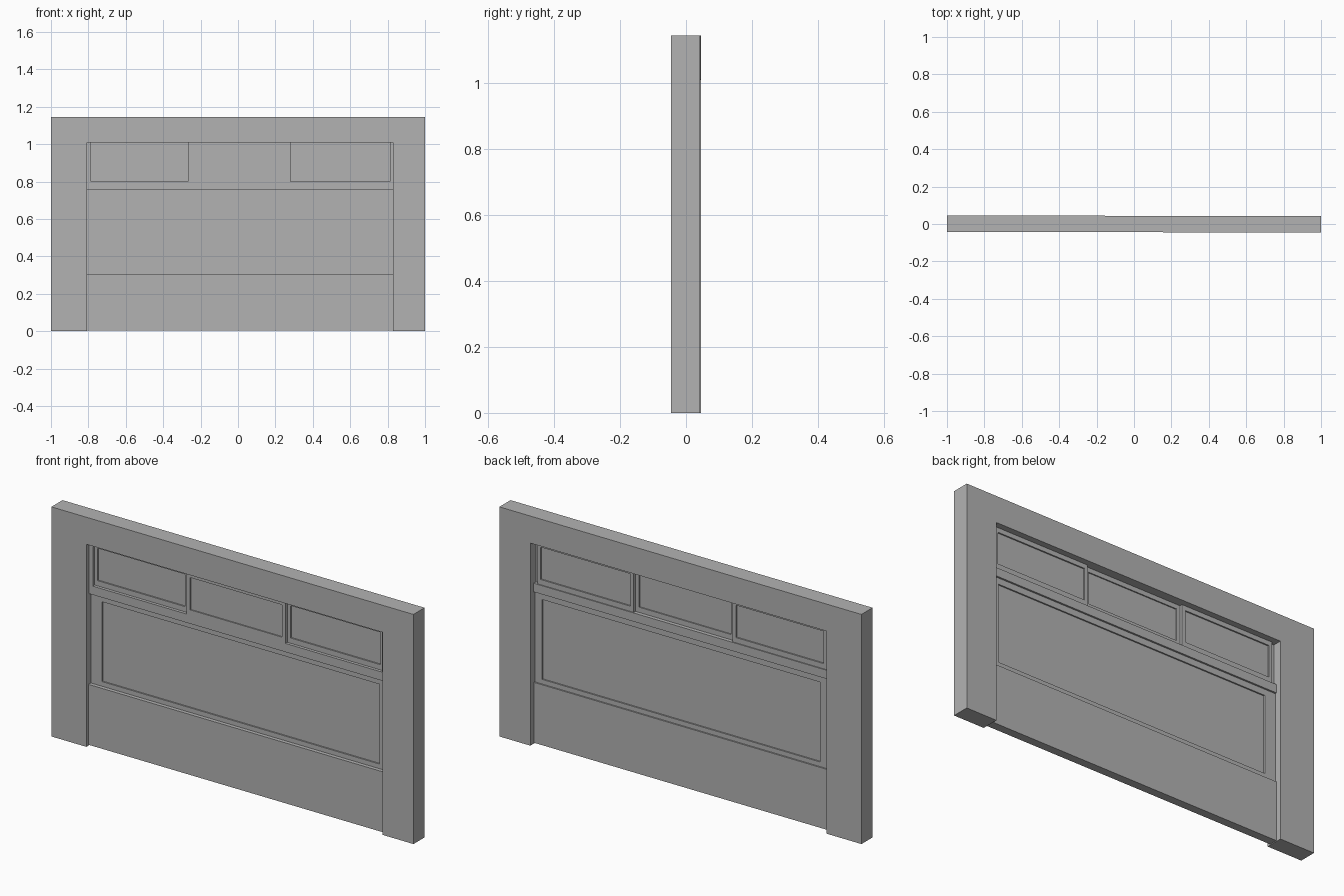
import bpy, bmesh
from mathutils import Matrix

cube = bpy.data.objects.get("Cube")
if cube:
    bpy.data.objects.remove(cube)

# Single flat grey
grey = bpy.data.materials.new("plain_grey")
grey.use_nodes = True
colour = (0.45, 0.45, 0.45, 1)
grey.diffuse_color = colour
grey.node_tree.nodes["Principled BSDF"].inputs["Base Color"].default_value = colour

FRONT, BACK = -0.0438, 0.0438      # frame faces
LEFT, RIGHT, TOP = -0.807, 0.829, 1.01   # opening in the frame
TILT = Matrix.Rotation(-0.002, 4, "Z")


def finish(name, bm):
    bmesh.ops.recalc_face_normals(bm, faces=bm.faces)
    bm.transform(TILT)
    mesh = bpy.data.meshes.new(name)
    bm.to_mesh(mesh)
    bm.free()
    mesh.materials.append(grey)
    obj = bpy.data.objects.new(name, mesh)
    bpy.context.collection.objects.link(obj)
    return obj


def stack(name, loops):
    """Bridge a series of matching outlines and cap both ends."""
    bm = bmesh.new()
    rings = [[bm.verts.new((x, y, z)) for x, z in pts] for pts, y in loops]
    for a, b in zip(rings, rings[1:]):
        for i in range(len(a)):
            j = (i + 1) % len(a)
            bm.faces.new((a[i], a[j], b[j], b[i]))
    bm.faces.new(rings[0])
    bm.faces.new(rings[-1])
    return finish(name, bm)


def rect(x0, x1, z0, z1):
    return [(x0, z0), (x1, z0), (x1, z1), (x0, z1)]


def board(name, outer, front, back, field=None, sink=0.007):
    """Board set back from the frame faces, with an optional sunken field on both sides."""
    y0, y1 = FRONT + front, BACK - back
    outer = rect(*outer)
    loops = [(outer, y0), (outer, y1)]
    if field:
        field = rect(*field)
        loops = [(field, y0 + sink), (field, y0)] + loops + [(field, y1), (field, y1 - sink)]
    return stack(name, loops)


# Outer frame: two legs and a top beam
arch = [(-1, 0), (LEFT, 0), (LEFT, TOP), (RIGHT, TOP),
        (RIGHT, 0), (1, 0), (1, 1.145), (-1, 1.145)]
stack("outer_frame", [(arch, FRONT), (arch, BACK)])

# Lower board, middle panel and rail
board("lower_board", (LEFT, RIGHT, 0.004, 0.305), 0.017, 0.028)
board("middle_panel", (LEFT, RIGHT, 0.305, 0.757), 0.036, 0.035,
      (-0.746, 0.788, 0.328, 0.726))
board("rail", (LEFT, RIGHT, 0.757, 0.8), 0.019, 0.026)

# Upper row: centre panel forward, side panels set further back
board("upper_centre_panel", (-0.267, 0.28, 0.8, TOP), 0.019, 0.045,
      (-0.247, 0.26, 0.826, 0.987), 0.006)
for name, x0, x1 in (("upper_right_panel", -0.785, -0.267),
                     ("upper_left_panel", 0.28, 0.812)):
    board(name, (x0, x1, 0.8, TOP), 0.034, 0.031,
          (x0 + 0.017, x1 - 0.018, 0.826, 0.987))

# Narrow strips beside the legs
for name, x0, x1 in (("right_edge_strip", LEFT, -0.785),
                     ("left_edge_strip", 0.812, RIGHT)):
    board(name, (x0, x1, 0.8, TOP), 0.019, 0.045)
